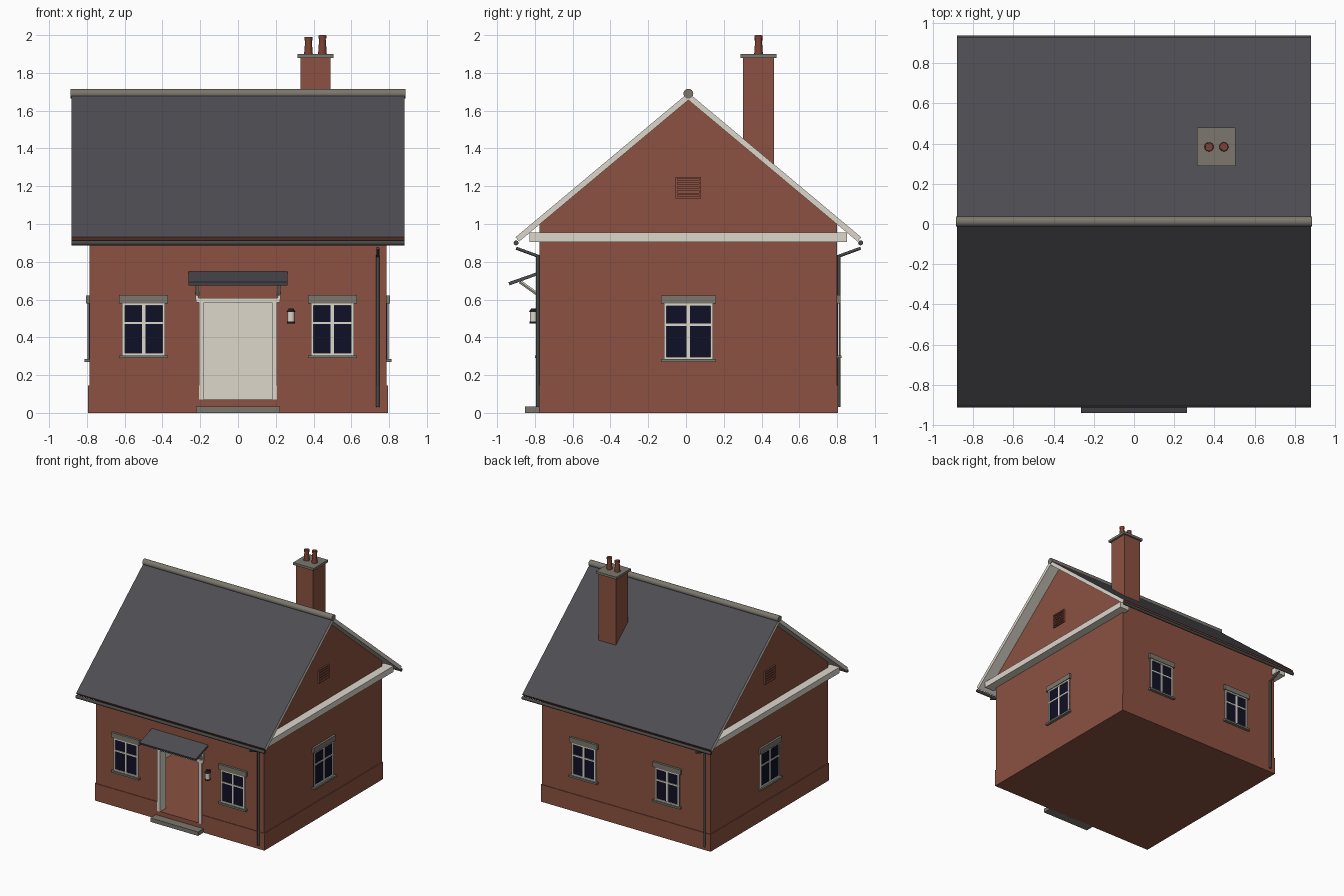
import bpy, bmesh, math
from mathutils import Matrix, Vector

cube = bpy.data.objects.get("Cube")
if cube:
    bpy.data.objects.remove(cube, do_unlink=True)


def colour(name, r, g, b):
    mat = bpy.data.materials.new(name)
    mat.use_nodes = True
    mat.diffuse_color = (r, g, b, 1)
    mat.node_tree.nodes["Principled BSDF"].inputs["Base Color"].default_value = (r, g, b, 1)
    return mat


brick = colour("brick red", .26, .083, .053)
cream = colour("cream paint", .72, .68, .6)
slate = colour("slate grey", .075, .073, .085)
stone = colour("stone grey", .2, .185, .155)
glass = colour("navy glass", .005, .005, .02)
metal = colour("dark metal", .065, .067, .062)
clay = colour("terracotta", .2, .055, .035)
black = colour("black", .012, .012, .012)

MID = .0125          # y of the ridge and house centre
FRONT, BACK, SIDE = MID - .787, MID + .787, .787
HERE = Matrix.Identity(4)


def finish(name, bm, *mats):
    bmesh.ops.recalc_face_normals(bm, faces=bm.faces)
    mesh = bpy.data.meshes.new(name)
    bm.to_mesh(mesh)
    bm.free()
    for mat in mats:
        mesh.materials.append(mat)
    obj = bpy.data.objects.new(name, mesh)
    bpy.context.collection.objects.link(obj)
    return obj


def box(name, xs, ys, zs, mat, frame=HERE):
    bm = bmesh.new()
    bmesh.ops.create_cube(bm, size=1)
    for v in bm.verts:
        v.co = frame @ Vector([sum(r) / 2 + c * (r[1] - r[0])
                               for r, c in zip((xs, ys, zs), v.co)])
    return finish(name, bm, mat)


def prism(name, profile, xs, *mats):
    """Extrude a (y, z) outline along x; y is measured from the ridge line."""
    bm = bmesh.new()
    face = bm.faces.new([bm.verts.new((xs[0], MID + y, z)) for y, z in profile])
    ext = bmesh.ops.extrude_face_region(bm, geom=[face])
    moved = [g for g in ext["geom"] if isinstance(g, bmesh.types.BMVert)]
    bmesh.ops.translate(bm, verts=moved, vec=(xs[1] - xs[0], 0, 0))
    return finish(name, bm, *mats)


def rod(name, a, b, r, mat, tip=None, sides=16):
    a, b = Vector(a), Vector(b)
    bm = bmesh.new()
    turn = (b - a).to_track_quat("Z", "Y").to_matrix().to_4x4()
    bmesh.ops.create_cone(bm, cap_ends=True, segments=sides, radius1=r,
                          radius2=r if tip is None else tip, depth=(b - a).length,
                          matrix=Matrix.Translation((a + b) / 2) @ turn)
    obj = finish(name, bm, mat)
    bpy.context.view_layer.objects.active = obj
    bpy.ops.object.select_all(action="DESELECT")
    obj.select_set(True)
    bpy.ops.object.shade_smooth_by_angle()
    return obj


# Brick shell: plinth and gabled walls, hollowed out with an open doorway
plinth = box("plinth", (-SIDE - .006, SIDE + .006), (FRONT - .005, BACK + .005), (0, .145), brick)
walls = prism("gabled_walls", [(-.787, .14), (.787, .14), (.787, 1), (0, 1.66), (-.787, 1)],
              (-SIDE, SIDE), brick)
room = box("room_cutter", (-.71, .71), (FRONT + .07, BACK - .07), (.07, .88), brick)
doorway = box("doorway_cutter", (-.2, .2), (FRONT - .1, FRONT + .2), (.07, .6), brick)
for shell in (plinth, walls):
    bpy.context.view_layer.objects.active = shell
    for cutter in (room, doorway):
        mod = shell.modifiers.new("cut", "BOOLEAN")
        mod.operation, mod.solver, mod.object = "DIFFERENCE", "EXACT", cutter
        bpy.ops.object.modifier_apply(modifier=mod.name)
for cutter in (room, doorway):
    bpy.data.objects.remove(cutter, do_unlink=True)

# Painted plaster inside the room
box("plaster_back", (-.71, .71), (BACK - .08, BACK - .065), (.07, .88), cream)
for s in (-1, 1):
    box("plaster_side", sorted((s * .70, s * .715)), (FRONT + .07, BACK - .07), (.07, .88), cream)

# Roof slopes: slate on top, cream verges and soffit, brick-red eave edge
for s in (-1, 1):
    end = "front" if s < 0 else "back"
    slab = prism(end + "_roof", [(0, 1.695), (s * .915, .93), (s * .896, .907), (0, 1.656)],
                 (-.882, .882), slate, cream, brick)
    for face in slab.data.polygons:
        n = face.normal
        if abs(n.x) > .5 or (n.z < 0 and n.y * s < 0):
            face.material_index = 1
        elif n.z < 0 and n.y * s > 0:
            face.material_index = 2
    # Gutter, swan neck and downpipe
    edge, wall, x = MID + s * .912, MID + s * .797, -s * .74
    rod(end + "_gutter", (-.882, edge, .9), (.882, edge, .9), .013, metal)
    rod(end + "_pipe_neck", (x, edge, .872), (x, wall, .83), .008, metal)
    rod(end + "_downpipe", (x, wall, .03), (x, wall, .835), .009, metal)
rod("ridge_tile", (-.886, MID, 1.69), (.886, MID, 1.69), .026, stone)

# Gable ledges and louvred vents
for s in (-1, 1):
    def out(a, b):
        return sorted((s * (SIDE + a), s * (SIDE + b)))
    box("gable_ledge", out(-.02, .07), (MID - .84, MID + .84), (.905, .955), cream)
    for z in (1.135, 1.24):
        box("vent_rail", out(-.01, .012), (MID - .067, MID + .067), (z, z + .01), brick)
    for y in (-.067, .057):
        box("vent_stile", out(-.01, .012), (MID + y, MID + y + .01), (1.145, 1.24), brick)
    for i in range(4):
        z = 1.155 + i * .022
        box("vent_slat", out(-.01, .009), (MID - .057, MID + .057), (z, z + .01), brick)

# Chimney with cap and two pots
CX, CY = .41, .384
box("chimney_stack", (CX - .08, CX + .08), (CY - .082, CY + .082), (1.2, 1.88), brick)
box("chimney_cap", (CX - .096, CX + .096), (CY - .096, CY + .096), (1.88, 1.9), stone)
for x, top in ((CX - .037, 1.99), (CX + .037, 2)):
    rod("chimney_pot", (x, CY, 1.9), (x, CY, top), .023, clay, .016)
    rod("pot_rim", (x, CY, top - .018), (x, CY, top - .001), .021, clay)
    rod("pot_opening", (x, CY, top - .005), (x, CY, top), .012, black)


def window(name, place, width, z0, z1):
    """Window on a wall; local -y points outwards from the wall face."""
    h = width / 2
    def part(label, xs, depth, zs, mat):
        box(name + "_" + label, xs, (-depth, .01), zs, mat, place)
    part("glass", (-h, h), .004, (z0, z1), glass)
    for s in (-1, 1):
        part("jamb", sorted((s * h, s * (h - .014))), .012, (z0, z1), cream)
    for z in (z0, z1 - .012):
        part("rail", (-h, h), .012, (z, z + .012), cream)
    bar = z0 + (z1 - z0) * .62
    part("mullion", (-.009, .009), .01, (z0, z1), cream)
    part("transom", (-h, h), .01, (bar - .006, bar + .006), cream)
    part("lintel", (-h - .016, h + .016), .018, (z1, z1 + .044), stone)
    part("sill", (-h - .016, h + .016), .025, (z0 - .015, z0), stone)


for s in (-1, 1):
    window("front_window", Matrix.Translation((s * .5, FRONT, 0)), .227, .305, .58)
    window("back_window", Matrix.Translation((s * .39, BACK, 0)) @ Matrix.Rotation(math.pi, 4, "Z"),
           .227, .305, .58)
    window("gable_window", Matrix.Translation((s * SIDE, MID, 0))
           @ Matrix.Rotation(s * math.pi / 2, 4, "Z"), .26, .285, .578)

# Door frame, step and canopy on struts
for s in (-1, 1):
    box("door_jamb", sorted((s * .18, s * .207)), (FRONT - .01, FRONT + .07), (.07, .585), cream)
    x = s * .216
    box("canopy_bracket", (x - .008, x + .008), (FRONT - .012, FRONT), (.6, .73), cream)
    rod("canopy_strut", (x, FRONT, .62), (x, FRONT - .105, .695), .009, cream, sides=4)
box("door_head", (-.222, .222), (FRONT - .012, FRONT + .07), (.585, .608), cream)
box("door_step", (-.223, .223), (FRONT - .078, FRONT), (0, .033), stone)
prism("canopy", [(-.78, .735), (-.78, .752), (-.952, .692), (-.947, .675)], (-.263, .263), slate)

# Wall lantern
LX, LY = .281, FRONT - .033
rod("lantern_glass", (LX, LY, .482), (LX, LY, .535), .019, cream)
rod("lantern_base", (LX, LY, .474), (LX, LY, .483), .022, black)
rod("lantern_cap", (LX, LY, .534), (LX, LY, .553), .024, black, .012)
box("lantern_arm", (LX - .006, LX + .006), (LY, FRONT + .005), (.536, .546), black)
